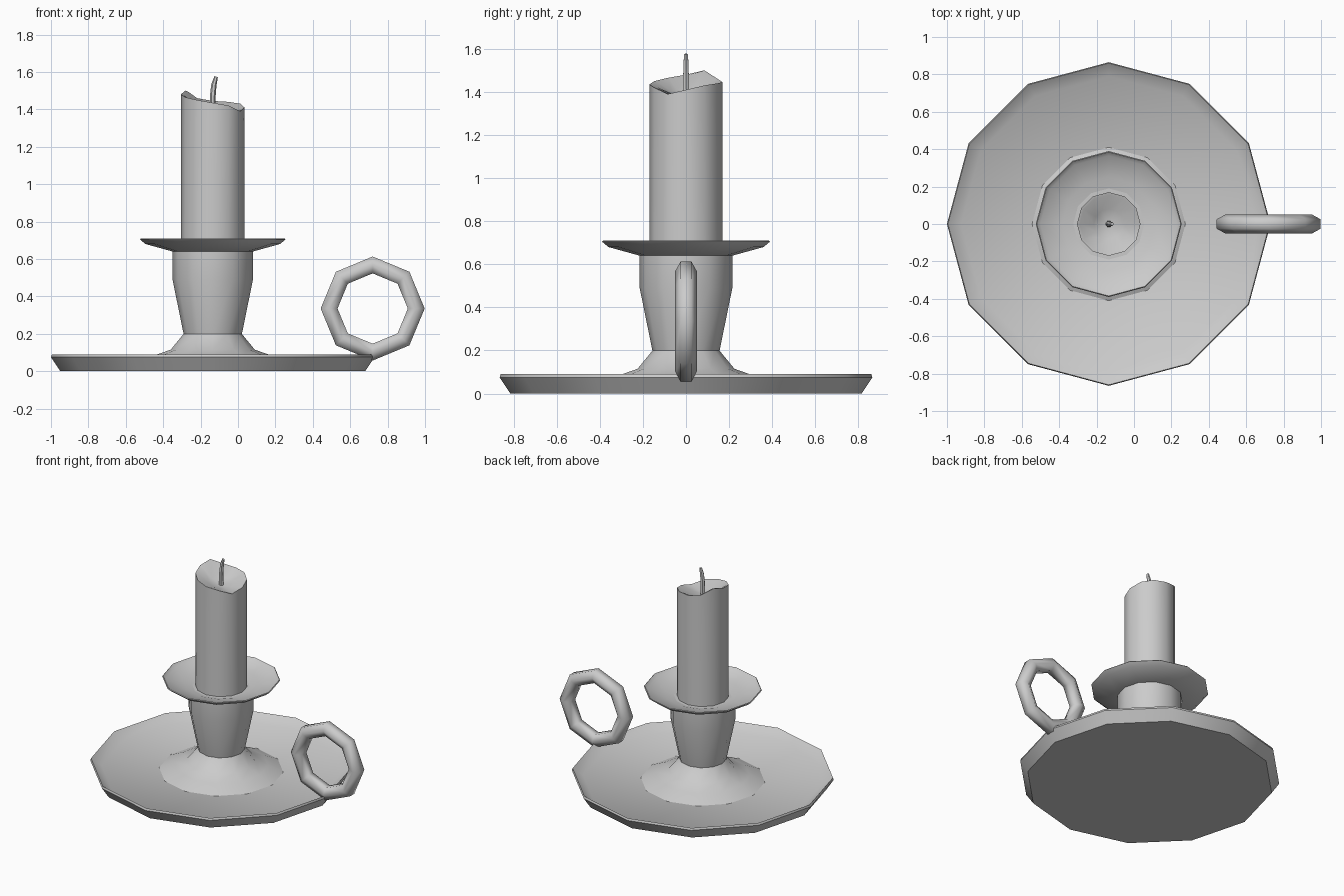
import bpy, bmesh, math
from mathutils import Vector, Matrix

if "Cube" in bpy.data.objects:
    bpy.data.objects.remove(bpy.data.objects["Cube"])

CX = -0.135      # axis of the candlestick
SIDES = 12


def finish(name, bm, angle=40):
    bmesh.ops.recalc_face_normals(bm, faces=bm.faces)
    me = bpy.data.meshes.new(name)
    bm.to_mesh(me)
    bm.free()
    ob = bpy.data.objects.new(name, me)
    bpy.context.collection.objects.link(ob)
    bpy.ops.object.select_all(action='DESELECT')
    ob.select_set(True)
    bpy.context.view_layer.objects.active = ob
    bpy.ops.object.shade_smooth_by_angle(angle=math.radians(angle))
    return ob


def bridge(bm, rings, closed=False):
    pairs = list(zip(rings, rings[1:]))
    if closed:
        pairs.append((rings[-1], rings[0]))
    for a, b in pairs:
        n = len(a)
        for i in range(n):
            j = (i + 1) % n
            bm.faces.new((a[i], a[j], b[j], b[i]))


def lathe(name, profile, n=SIDES):
    """Turn (radius, height) points about the axis; height may be a per-side list."""
    bm = bmesh.new()
    rings = []
    for r, z in profile:
        zs = z if isinstance(z, list) else [z] * n
        rings.append([bm.verts.new((CX + r * math.cos(math.tau * i / n),
                                    r * math.sin(math.tau * i / n), zs[i]))
                      for i in range(n)])
    bridge(bm, rings)
    bm.faces.new(rings[0])
    if profile[-1][0] < 0.01:
        bmesh.ops.pointmerge(bm, verts=rings[-1],
                             merge_co=Vector((CX, 0, profile[-1][1])))
    else:
        bm.faces.new(rings[-1])
    return finish(name, bm)


# Shallow dish with a raised, flared rim
lathe("dish", [(0.815, 0), (0.865, 0.075), (0.86, 0.09), (0.79, 0.04)])

# Flared foot and tapered cup
lathe("foot", [(0.41, 0.04), (0.31, 0.085), (0.225, 0.115), (0.155, 0.20)])
lathe("cup", [(0.155, 0.195), (0.215, 0.49), (0.215, 0.65)])

# Drip pan on top of the cup
lathe("drip_pan", [(0.215, 0.64), (0.36, 0.68), (0.39, 0.705), (0.385, 0.71),
                   (0.365, 0.69), (0.25, 0.67), (0.175, 0.645)])

# Candle with an unevenly melted, hollowed top
top = [1.41, 1.43, 1.44, 1.445, 1.46, 1.50, 1.48, 1.465, 1.45, 1.435, 1.42, 1.39]
lathe("candle", [(0.17, 0.62), (0.17, top), (0.155, [z - 0.004 for z in top]),
                 (0.08, [1.40 + (z - 1.44) * 0.3 for z in top]), (0.0, 1.385)])

# Bent wick
bm = bmesh.new()
rings = []
for dx, z, r in [(0, 1.37, .018), (0, 1.47, .015), (.006, 1.53, .014), (.018, 1.575, .009)]:
    rings.append([bm.verts.new((CX + dx + r * math.cos(math.tau * i / 6),
                                r * math.sin(math.tau * i / 6), z - 0.3 * r * math.cos(math.tau * i / 6)))
                  for i in range(6)])
bridge(bm, rings)
bm.faces.new(rings[0])
bm.faces.new(rings[-1])
finish("wick", bm)

# Eight-sided finger ring standing on the rim
bm = bmesh.new()
rings = []
for k in range(8):
    rot = Matrix.Rotation(math.tau * k / 8, 4, 'Y')
    ring = []
    for i in range(6):
        a = math.tau * i / 6
        p = rot @ Vector((0.233 + 0.052 * math.sin(a), 0.05 * math.cos(a), 0))
        ring.append(bm.verts.new(p + Vector((0.72, 0, 0.335))))
    rings.append(ring)
bridge(bm, rings, closed=True)
finish("finger_ring", bm, 65)
